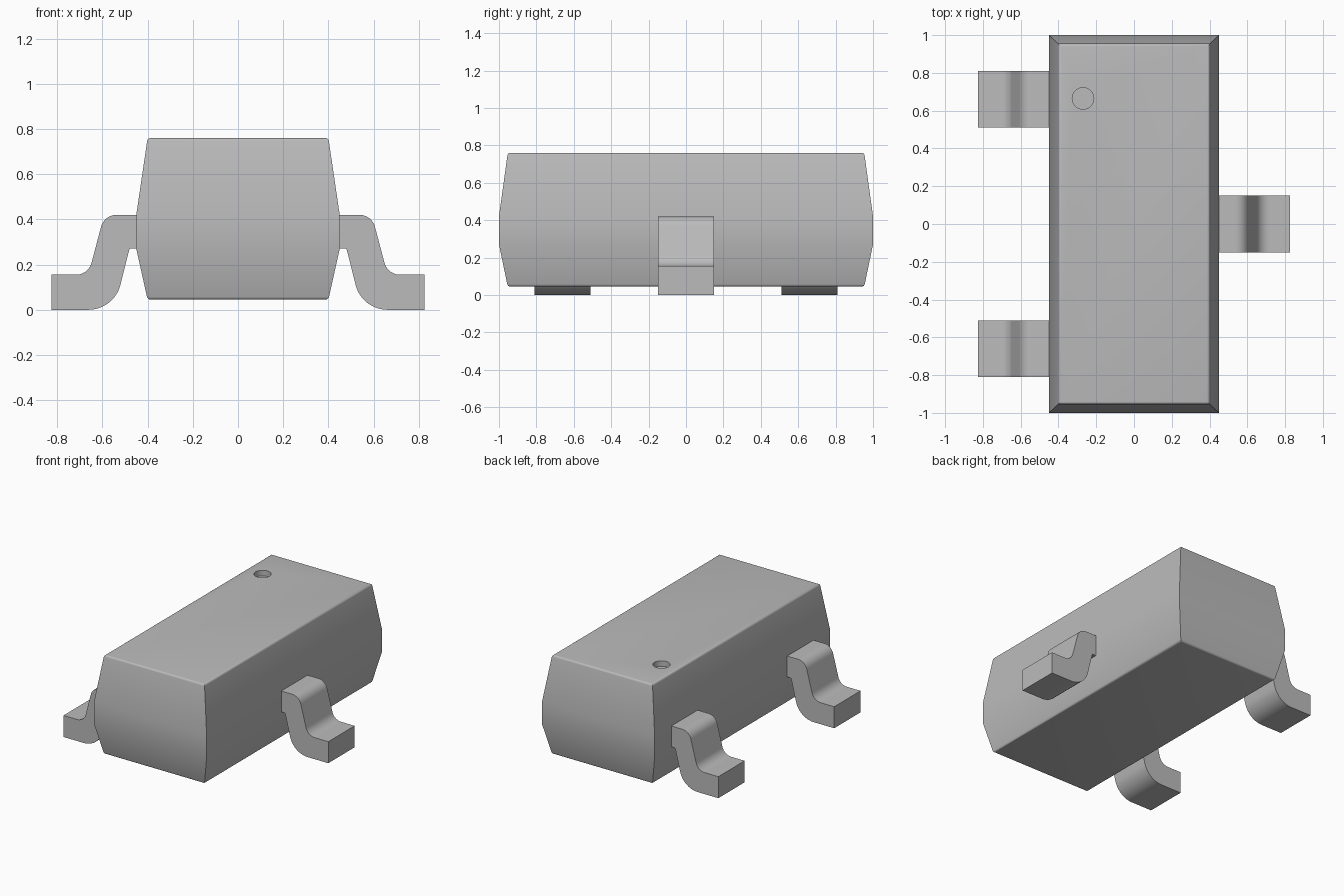
import bpy
import bmesh
from math import radians
from mathutils import Vector

cube = bpy.data.objects.get("Cube")
if cube:
    bpy.data.objects.remove(cube, do_unlink=True)

grey = bpy.data.materials.new("plain grey")
grey.use_nodes = True
COLOUR = (0.5, 0.5, 0.5, 1)
grey.diffuse_color = COLOUR
grey.node_tree.nodes["Principled BSDF"].inputs["Base Color"].default_value = COLOUR


def make_object(name, bm):
    bmesh.ops.recalc_face_normals(bm, faces=bm.faces[:])
    mesh = bpy.data.meshes.new(name)
    bm.to_mesh(mesh)
    bm.free()
    mesh.materials.append(grey)
    obj = bpy.data.objects.new(name, mesh)
    bpy.context.collection.objects.link(obj)
    return obj


def smooth(obj):
    bpy.ops.object.select_all(action='DESELECT')
    obj.select_set(True)
    bpy.context.view_layer.objects.active = obj
    bpy.ops.object.shade_smooth_by_angle(angle=radians(32))


def fillet(before, corner, after, length, steps=10):
    """Round a corner with an arc that starts and ends at the given distance."""
    a, c, b = Vector(before), Vector(corner), Vector(after)
    u, v = (a - c).normalized(), (b - c).normalized()
    start, end = c + u * length, c + v * length
    centre = c + (u + v) * (length / (1 + u.dot(v)))
    radius = (start - centre).length
    points = []
    for i in range(steps + 1):
        d = (start - centre).slerp(end - centre, i / steps)
        points.append(centre + d.normalized() * radius)
    return points


# Moulded body: stacked rectangles with tapered top and bottom halves
bm = bmesh.new()
rings = []
for half_x, half_y, z in [(0.4, 0.953, 0.045), (0.45, 1, 0.27),
                          (0.45, 1, 0.42), (0.4, 0.953, 0.76)]:
    rings.append([bm.verts.new((sx * half_x, sy * half_y, z))
                  for sx, sy in [(-1, -1), (1, -1), (1, 1), (-1, 1)]])
for low, high in zip(rings, rings[1:]):
    for i in range(4):
        j = (i + 1) % 4
        bm.faces.new((low[i], low[j], high[j], high[i]))
bottom = bm.faces.new(rings[0][::-1])
top = bm.faces.new(rings[-1])
bmesh.ops.bevel(bm, geom=list(bottom.edges) + list(top.edges), offset=0.013,
                segments=4, profile=0.5, affect='EDGES')
body = make_object("body", bm)

# Round pin marker dimple, cut into the top
bm = bmesh.new()
bmesh.ops.create_cone(bm, cap_ends=True, segments=48, radius1=0.057,
                      radius2=0.057, depth=0.1)
bmesh.ops.translate(bm, verts=bm.verts[:], vec=(-0.27, 0.665, 0.77))
cutter = make_object("dimple_cutter", bm)
cutter.hide_render = True
cut = body.modifiers.new("dimple", 'BOOLEAN')
cut.operation = 'DIFFERENCE'
cut.solver = 'EXACT'
cut.object = cutter
bpy.context.view_layer.objects.active = body
bpy.ops.object.modifier_apply(modifier=cut.name)
bpy.data.objects.remove(cutter, do_unlink=True)
smooth(body)

# Gull-wing lead outline: shoulder, slope, foot and back to the body
root_top, shoulder, instep = (0.42, 0.42), (0.592, 0.42), (0.662, 0.155)
toe_top, toe, heel = (0.825, 0.155), (0.825, 0), (0.548, 0)
armpit, root_low = (0.48, 0.27), (0.42, 0.27)
outline = [root_top, *fillet(root_top, shoulder, instep, 0.055),
           *fillet(shoulder, instep, toe_top, 0.055), toe_top, toe,
           *fillet(toe, heel, armpit, 0.113), armpit, root_low]


def make_lead(name, side, y):
    bm = bmesh.new()
    face = bm.faces.new([bm.verts.new((side * x, y - 0.15, z)) for x, z in outline])
    extruded = bmesh.ops.extrude_face_region(bm, geom=[face])["geom"]
    bmesh.ops.translate(bm, vec=(0, 0.3, 0),
                        verts=[g for g in extruded if isinstance(g, bmesh.types.BMVert)])
    smooth(make_object(name, bm))


make_lead("left_lead", 1, 0)
make_lead("right_front_lead", -1, -0.66)
make_lead("right_back_lead", -1, 0.66)
